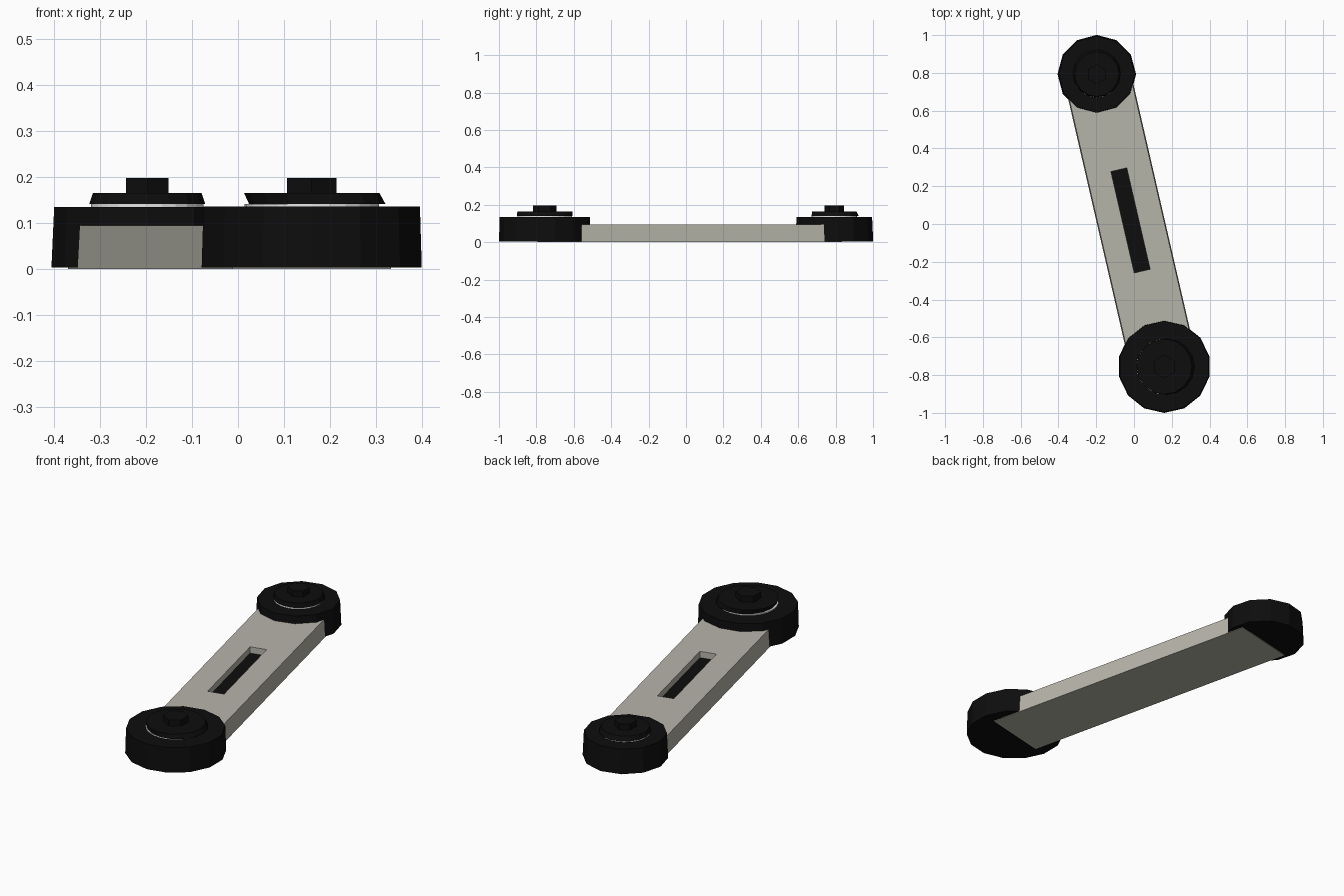
import bpy, bmesh, math
from mathutils import Matrix, Vector

cube = bpy.data.objects.get("Cube")
if cube:
    bpy.data.objects.remove(cube)


def material(name, rgb):
    m = bpy.data.materials.new(name)
    m.use_nodes = True
    color = (*rgb, 1)
    m.diffuse_color = color
    m.node_tree.nodes["Principled BSDF"].inputs["Base Color"].default_value = color
    return m


GREY = material("warm grey", (0.47, 0.46, 0.40))
BLACK = material("black", (0.004, 0.004, 0.004))
WHITE = material("white", (0.9, 0.9, 0.9))


def add_object(name, bm, mats):
    bmesh.ops.recalc_face_normals(bm, faces=bm.faces)
    mesh = bpy.data.meshes.new(name)
    bm.to_mesh(mesh)
    bm.free()
    for m in mats:
        mesh.materials.append(m)
    obj = bpy.data.objects.new(name, mesh)
    bpy.context.collection.objects.link(obj)
    return obj


def disc(name, center, sides, r_low, r_high, z_low, z_high, mat, slant=(0, 0)):
    """Low-poly disc; slant shifts the bottom sideways."""
    bm = bmesh.new()
    bmesh.ops.create_cone(bm, cap_ends=True, segments=sides, radius1=r_low, radius2=r_high,
                          depth=z_high - z_low,
                          matrix=Matrix.Translation((*center, (z_low + z_high) / 2)))
    for v in bm.verts:
        if v.co.z < (z_low + z_high) / 2:
            v.co += Vector((*slant, 0))
    return add_object(name, bm, [mat])


front = Vector((0.16, -0.755))
back = Vector((-0.197, 0.793))
axis = back - front


# Flat link bar with a recessed slot in its top
def rectangle(bm, half_width, half_length, z):
    return [bm.verts.new((sx * half_width, sy * half_length, z))
            for sx, sy in ((-1, -1), (1, -1), (1, 1), (-1, 1))]


half = axis.length / 2
bm = bmesh.new()
rings = [rectangle(bm, 0.177, half, 0), rectangle(bm, 0.172, half, 0.094),
         rectangle(bm, 0.043, 0.275, 0.094), rectangle(bm, 0.043, 0.275, 0.06)]
for a, b in zip(rings, rings[1:]):
    for i in range(4):
        j = (i + 1) % 4
        bm.faces.new((a[i], a[j], b[j], b[i]))
bm.faces.new(rings[0])
floor = bm.faces.new(rings[-1])
floor.material_index = 1
bar = add_object("link_bar", bm, [GREY, BLACK])
bar.location = (*((front + back) / 2), 0)
bar.rotation_euler.z = math.atan2(axis.y, axis.x) - math.pi / 2

# Round ends: hub, pale spacer, washer and bolt head
disc("front_hub", front, 14, 0.245, 0.241, 0.003, 0.135, BLACK)
disc("front_spacer", front, 24, 0.146, 0.146, 0.134, 0.141, WHITE)
disc("front_washer", front, 16, 0.148, 0.147, 0.141, 0.165, BLACK, (0.012, 0))
disc("front_bolt", front, 6, 0.062, 0.062, 0.164, 0.197, BLACK)

disc("back_hub", back, 12, 0.208, 0.202, 0.003, 0.134, BLACK)
disc("back_spacer", back, 24, 0.122, 0.122, 0.133, 0.141, WHITE)
disc("back_washer", back, 16, 0.126, 0.118, 0.141, 0.165, BLACK, (0, 0.004))
disc("back_bolt", back, 6, 0.053, 0.053, 0.164, 0.197, BLACK)
